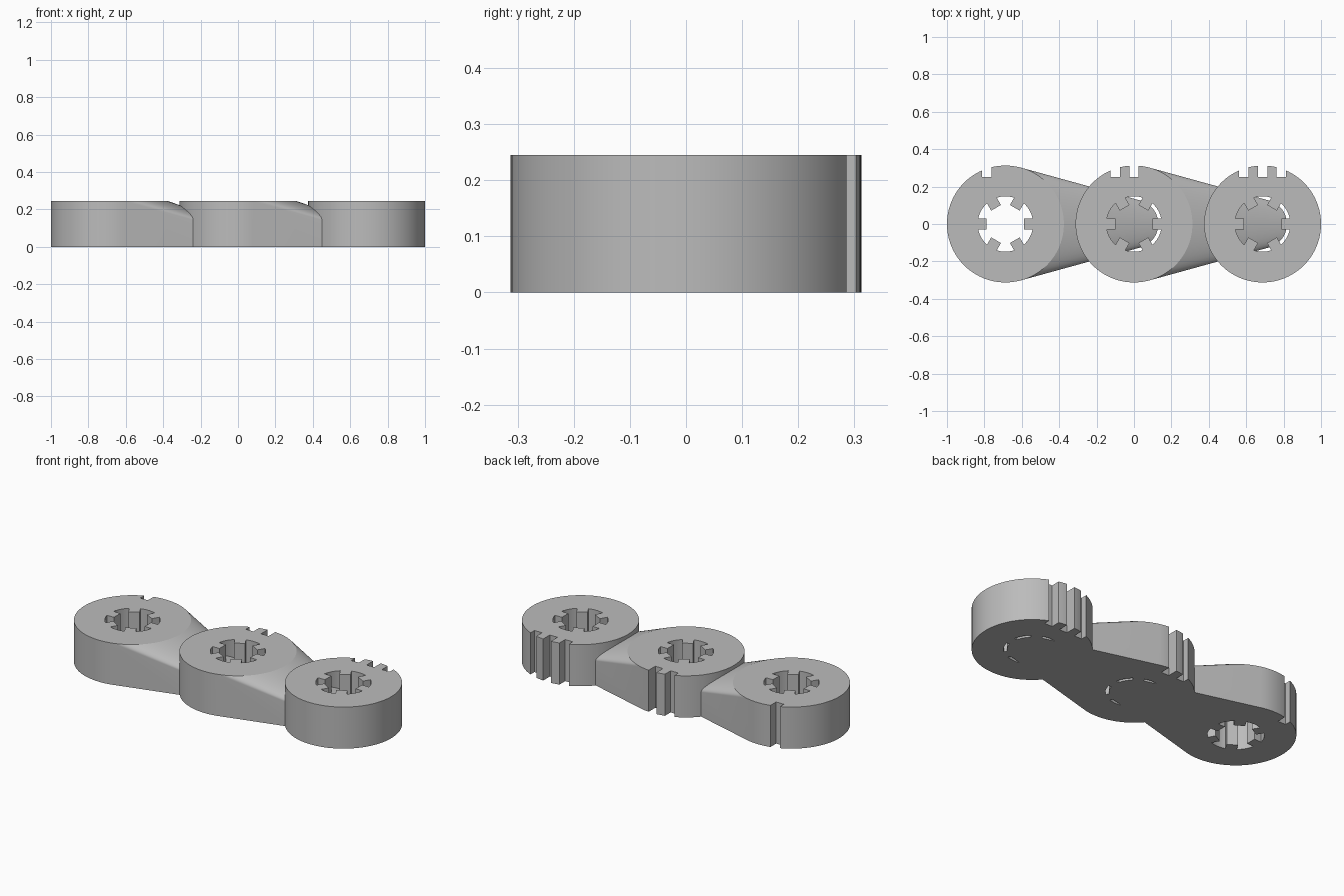
import bpy
import bmesh
from math import cos, sin, tau
from mathutils import Matrix, Vector

RADIUS, HEIGHT, SPACING = 0.3125, 0.245, 0.6875
TIP_RADIUS, TIP_HEIGHT = 0.13, 0.068
HOLE_RADIUS, TOOTH_TIP, TOOTH_WIDTH = 0.148, 0.1, 0.06
SEGMENTS = 96

if "Cube" in bpy.data.objects:
    bpy.data.objects.remove(bpy.data.objects["Cube"])

grey = bpy.data.materials.new("plain grey")
grey.use_nodes = True
colour = (0.5, 0.5, 0.5, 1)
grey.diffuse_color = colour
grey.node_tree.nodes["Principled BSDF"].inputs["Base Color"].default_value = colour


def make_object(name, bm):
    bmesh.ops.recalc_face_normals(bm, faces=bm.faces)
    mesh = bpy.data.meshes.new(name)
    bm.to_mesh(mesh)
    bm.free()
    mesh.materials.append(grey)
    obj = bpy.data.objects.new(name, mesh)
    bpy.context.collection.objects.link(obj)
    return obj


def hull_of_cylinders(name, cylinders):
    """Convex hull around upright cylinders given as (x, radius, height)."""
    bm = bmesh.new()
    for x, radius, height in cylinders:
        for i in range(SEGMENTS):
            a = tau * i / SEGMENTS
            for z in (0, height):
                bm.verts.new((x + radius * cos(a), radius * sin(a), z))
    bmesh.ops.convex_hull(bm, input=bm.verts)
    bmesh.ops.delete(bm, geom=[v for v in bm.verts if not v.link_faces], context="VERTS")
    bmesh.ops.dissolve_limit(bm, angle_limit=0.002, verts=bm.verts, edges=bm.edges)
    return make_object(name, bm)


def box(name, centre, size, angle=0):
    bm = bmesh.new()
    matrix = (Matrix.Rotation(angle, 4, "Z") @ Matrix.Translation(centre)
              @ Matrix.Diagonal((*size, 1)))
    bmesh.ops.create_cube(bm, size=1, matrix=matrix)
    return make_object(name, bm)


def combine(target, tool, operation):
    modifier = target.modifiers.new(operation.lower(), "BOOLEAN")
    modifier.operation = operation
    modifier.solver = "EXACT"
    modifier.object = tool
    bpy.context.view_layer.objects.active = target
    bpy.ops.object.modifier_apply(modifier=modifier.name)
    bpy.data.objects.remove(tool)


def splined_hole(x):
    """Round bore cutter with six square teeth left standing inwards."""
    bm = bmesh.new()
    bmesh.ops.create_cone(bm, cap_ends=True, segments=SEGMENTS, radius1=HOLE_RADIUS,
                          radius2=HOLE_RADIUS, depth=1)
    cutter = make_object("bore_cutter", bm)
    length = 0.1
    for k in range(6):
        tooth = box("tooth", Vector((TOOTH_TIP + length / 2, 0, 0)),
                    (length, TOOTH_WIDTH, 2), tau * k / 6)
        combine(cutter, tooth, "DIFFERENCE")
    cutter.data.transform(Matrix.Translation((x, 0, 0)))
    return cutter


# Three hubs, the first two with a sloping arm reaching under the next hub
hubs = []
for i in range(3):
    x = (i - 1) * SPACING
    cylinders = [(x, RADIUS, HEIGHT)]
    if i < 2:
        cylinders.append((x + SPACING, TIP_RADIUS, TIP_HEIGHT))
    hub = hull_of_cylinders("hub", cylinders)
    combine(hub, splined_hole(x), "DIFFERENCE")
    # Counting grooves on the back: one, two, three
    for k in range(i + 1):
        groove = box("groove", Vector((x + (k - 1) * 0.1, 0.35, 0)), (0.05, 0.2, 1))
        combine(hub, groove, "DIFFERENCE")
    hubs.append(hub)

# Join the hubs into one solid chain
chain = hubs[0]
chain.name = "linked_hubs"
for hub in hubs[1:]:
    combine(chain, hub, "UNION")

bpy.ops.object.select_all(action="DESELECT")
chain.select_set(True)
bpy.context.view_layer.objects.active = chain
bpy.ops.object.shade_smooth_by_angle(angle=0.26)
